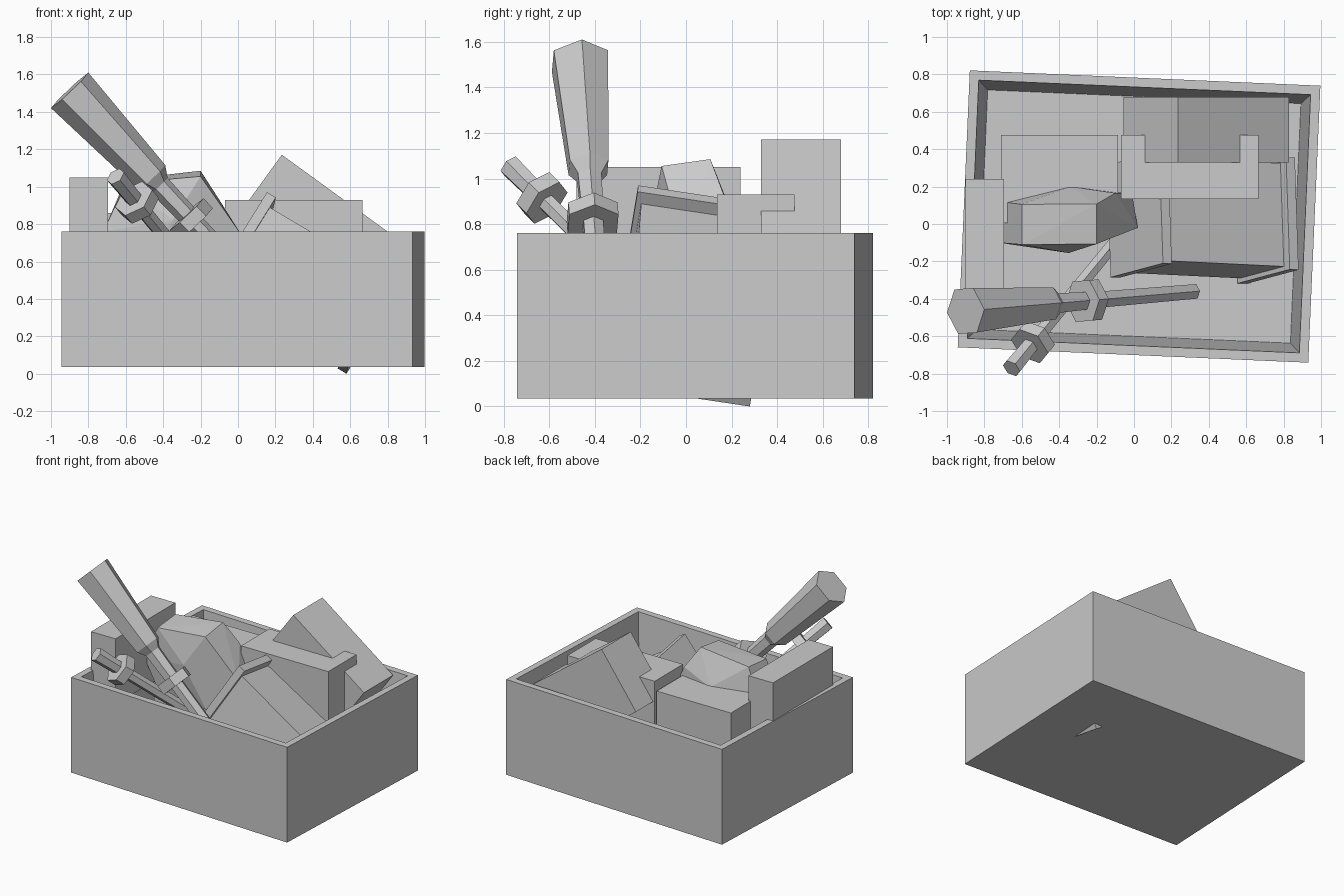
import bpy, bmesh, math
from mathutils import Vector, Matrix

if "Cube" in bpy.data.objects:
    bpy.data.objects.remove(bpy.data.objects["Cube"])


def finish(bm, name):
    bmesh.ops.recalc_face_normals(bm, faces=bm.faces[:])
    me = bpy.data.meshes.new(name)
    bm.to_mesh(me)
    bm.free()
    ob = bpy.data.objects.new(name, me)
    bpy.context.collection.objects.link(ob)
    return ob


def loft(name, rings, cap_ends=True):
    bm = bmesh.new()
    vs = [[bm.verts.new(p) for p in r] for r in rings]
    n = len(rings[0])
    for a, b in zip(vs, vs[1:]):
        for i in range(n):
            j = (i + 1) % n
            bm.faces.new((a[i], a[j], b[j], b[i]))
    if cap_ends:
        bm.faces.new(vs[0])
        bm.faces.new(vs[-1])
    return finish(bm, name)


def block(name, center, size, tilt=0):
    bm = bmesh.new()
    m = (Matrix.Translation(center) @ Matrix.Rotation(math.radians(tilt), 4, 'Y')
         @ Matrix.Diagonal((*size, 1)))
    bmesh.ops.create_cube(bm, size=1, matrix=m)
    return finish(bm, name)


def slanted(name, o, u, v, w, ur, vr, wr):
    """Box spanned by fractions of three edge vectors."""
    rings = [[o + u * a + v * b + w * c for a, b in
              ((ur[0], vr[0]), (ur[1], vr[0]), (ur[1], vr[1]), (ur[0], vr[1]))] for c in wr]
    return loft(name, rings)


def hex_rod(name, start, d, profile):
    """Six-sided turned shape along d; profile holds (distance, radius)."""
    start, d = Vector(start), Vector(d)
    side = d.cross(Vector((0, 0, 1))).normalized()
    up = side.cross(d).normalized()
    ang = [i * math.pi / 3 for i in range(6)]
    rings = [[start + d * t + (up * math.cos(a) + side * math.sin(a)) * r for a in ang]
             for t, r in profile]
    return loft(name, rings)


# Open crate with walls that thicken toward the floor
def rect(inset, z):
    x, y = 0.938 - inset, 0.741 - inset
    return [(-x, -y, z), (x, -y, z), (x, y, z), (-x, y, z)]


crate = loft("crate", [rect(0, 0.035), rect(0, 0.76), rect(0.05, 0.76), rect(0.1, 0.1)])
crate.location = (0.027, 0.04, 0)
crate.rotation_euler.z = math.radians(-2.5)

# Loose blocks
block("upright_block", (-0.798, -0.12, 0.80), (0.205, 0.72, 0.5))
block("low_block", (-0.398, 0.24, 0.61), (0.625, 0.47, 0.5))
block("middle_block", (0.298, 0.305, 0.685), (0.735, 0.34, 0.49))
block("tilted_block", (0.387, 0.505, 0.755), (0.735, 0.35, 0.493), 36)

# Faceted lump
pts = [(-.2, -.107, 1.055), (-.2, .107, 1.085), (-.6, .105, 1.04), (-.6, -.11, 1.02),
       (-.35, -.155, .82), (-.34, .2, .85), (-.1, .165, .93), (.02, -.02, .74),
       (-.01, .16, .74), (-.72, .12, .76), (-.72, -.1, .76),
       (-.2, -.1, .5), (-.2, .1, .5), (-.58, .1, .5), (-.58, -.1, .5)]
bm = bmesh.new()
for p in pts:
    bm.verts.new(p)
res = bmesh.ops.convex_hull(bm, input=bm.verts[:])
bmesh.ops.delete(bm, geom=[v for v in bm.verts if not v.link_faces], context='VERTS')
finish(bm, "faceted_lump")

# Thick book leaning on its side, one corner poking through the floor
u = Vector((0.725, -0.035, -0.43))
v = Vector((0.28, 0.075, 0.45))
w = Vector((-0.02, 0.60, -0.09))
o = Vector((0.155, -0.21, 0.97)) - v
slanted("book_cover_upper", o, u, v, w, (0, .065), (0, 1), (0, 1))
slanted("book_cover_lower", o, u, v, w, (.935, 1), (0, 1), (0, 1))
slanted("book_pages", o, u, v, w, (.05, .95), (.05, .89), (.04, .96))

# Large-handled tool and small tool
hex_rod("large_tool", (-0.9, -0.465, 1.515), (1, 0.085, -1.06),
        [(0, .138), (.44, .098), (.48, .06), (.625, .055), (.625, .125),
         (.675, .125), (.675, .05), (1.22, .045)])
hex_rod("small_tool", (-0.655, -0.772, 1.055), (0.82, 1, -1),
        [(0, .053), (.118, .048), (.118, .115), (.162, .115), (.162, .042), (.78, .038)])
